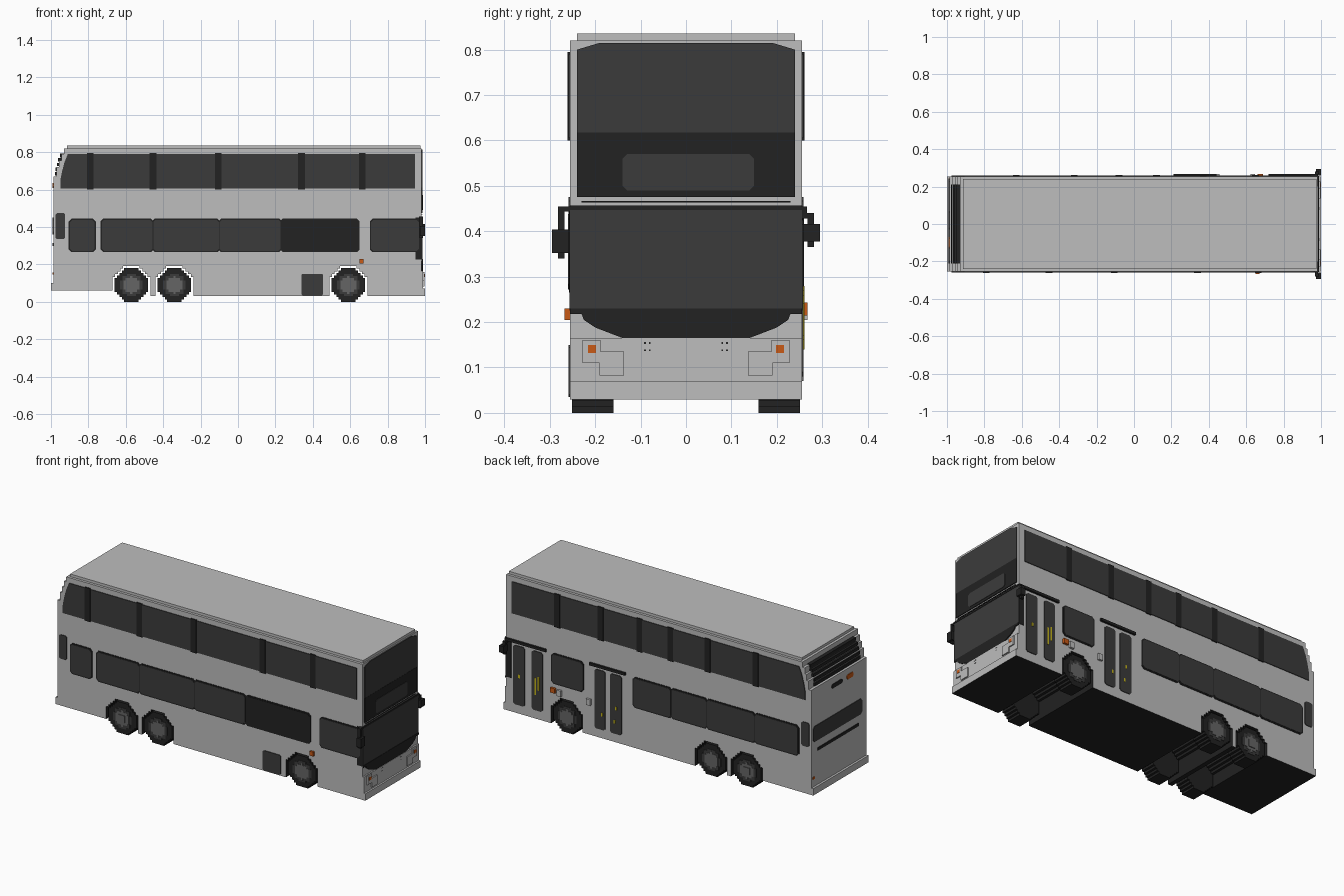
import bpy, bmesh, math

cube = bpy.data.objects.get("Cube")
if cube:
    bpy.data.objects.remove(cube, do_unlink=True)


def material(name, r, g, b):
    m = bpy.data.materials.new(name)
    m.use_nodes = True
    m.diffuse_color = (r, g, b, 1)
    bsdf = next(n for n in m.node_tree.nodes if n.type == 'BSDF_PRINCIPLED')
    bsdf.inputs["Base Color"].default_value = (r, g, b, 1)
    return m


PAINT = material("light grey paint", 0.51, 0.51, 0.51)
GLASS = material("dark grey glass", 0.044, 0.044, 0.044)
DARK = material("near black", 0.016, 0.016, 0.016)
HUB = material("mid grey hub", 0.13, 0.13, 0.13)
ORANGE = material("orange lamp", 0.58, 0.10, 0.008)
YELLOW = material("yellow handrail", 0.55, 0.45, 0.01)


def prism(name, pts, axis, a, b, mat):
    """Extrude a flat outline along x (points y,z), y (points x,z) or z (points x,y)."""
    put = {'x': lambda p, t: (t, p[0], p[1]), 'y': lambda p, t: (p[0], t, p[1]),
           'z': lambda p, t: (p[0], p[1], t)}[axis]
    bm = bmesh.new()
    lo = [bm.verts.new(put(p, a)) for p in pts]
    hi = [bm.verts.new(put(p, b)) for p in pts]
    bm.faces.new(lo)
    bm.faces.new(hi[::-1])
    for i in range(len(pts)):
        j = (i + 1) % len(pts)
        bm.faces.new((lo[i], hi[i], hi[j], lo[j]))
    bmesh.ops.recalc_face_normals(bm, faces=bm.faces)
    me = bpy.data.meshes.new(name)
    bm.to_mesh(me)
    bm.free()
    me.materials.append(mat)
    ob = bpy.data.objects.new(name, me)
    bpy.context.collection.objects.link(ob)
    return ob


def rect(u0, u1, v0, v1, c=0.0):
    """Rectangle outline, with optional cut corners."""
    if not c:
        return [(u0, v0), (u1, v0), (u1, v1), (u0, v1)]
    return [(u0 + c, v0), (u1 - c, v0), (u1, v0 + c), (u1, v1 - c),
            (u1 - c, v1), (u0 + c, v1), (u0, v1 - c), (u0, v0 + c)]


def half_steps(r, n):
    """Stepped upper half circle, from -r to r."""
    pts = []
    s = 2 * r / n
    for i in range(n):
        x0 = -r + i * s
        h = round(math.sqrt(r * r - (x0 + s / 2) ** 2) / s) * s
        pts += [(x0, h), (x0 + s, h)]
    return pts


def stepped_disc(cx, cz, r, n):
    top = half_steps(r, n)
    pts = top + [(x, -h) for x, h in reversed(top)]
    return [(cx + x, cz + z) for x, z in pts]


def side_plate(name, side, pts, mat, depth=0.004):
    return prism(name, pts, 'y', side * 0.253, side * (0.255 + depth), mat)


# Body: side outline with stepped rear, wheel arches open right through
AXLES = (-0.57, -0.34, 0.59)
WZ = 0.09


def arch(cx, left_z, right_z):
    pts = [(cx + x, WZ + z) for x, z in half_steps(0.102, 14)]
    return [(cx - 0.102, left_z)] + pts + [(cx + 0.102, right_z)]


outline = [(-1, 0.06)] + arch(AXLES[0], 0.06, 0.03) + arch(AXLES[1], 0.03, 0.03) \
    + arch(AXLES[2], 0.03, 0.03) \
    + [(1, 0.03), (1, 0.07), (0.99, 0.07), (0.99, 0.165), (0.982, 0.165), (0.982, 0.82),
       (-0.93, 0.82), (-0.93, 0.79), (-0.945, 0.79), (-0.945, 0.755), (-0.957, 0.755),
       (-0.957, 0.72), (-0.97, 0.72), (-0.97, 0.67), (-0.987, 0.67), (-0.987, 0.10), (-1, 0.10)]
body = prism("body", outline, 'y', -0.255, 0.255, PAINT)
body.data.materials.append(DARK)
for f in body.data.polygons:   # underside and arch linings are dark
    c = f.center
    inside = abs(f.normal.y) < 0.5 and c.z < 0.21 and -0.69 < c.x < 0.70
    if inside or f.normal.z < -0.5:
        f.material_index = 1
prism("roof", rect(-0.915, 0.975, -0.24, 0.24), 'z', 0.82, 0.835, PAINT)

# Wheels: stepped tyre, ring and hub
for side in (-1, 1):
    for i, x in enumerate(AXLES):
        prism("tyre", stepped_disc(x, WZ, 0.09, 14), 'y', side * 0.16, side * 0.251, DARK)
        prism("wheel_ring", stepped_disc(x, WZ, 0.06, 10), 'y', side * 0.25, side * 0.253, GLASS)
        prism("hub", stepped_disc(x, WZ, 0.043, 7), 'y', side * 0.25, side * 0.255, HUB)
        if i == 0:
            prism("hub_cap", rect(x - 0.02, x + 0.02, WZ - 0.02, WZ + 0.02), 'y',
                  side * 0.25, side * 0.259, HUB)

# Upper deck windows with pillars
UPPER = [(-0.95, 0.605), (0.945, 0.605), (0.945, 0.79), (-0.91, 0.79), (-0.928, 0.745),
         (-0.94, 0.70), (-0.95, 0.65)]
PILLARS = {-1: (-0.79, -0.455, -0.105, 0.34, 0.665), 1: (-0.63, -0.32, -0.08, 0.12, 0.37, 0.65)}
for side in (-1, 1):
    side_plate("upper_windows", side, UPPER, GLASS)
    for x in PILLARS[side]:
        side_plate("upper_pillar", side, rect(x - 0.018, x + 0.018, 0.60, 0.795), DARK, 0.006)
    side_plate("rear_vent", side, rect(-0.975, -0.925, 0.335, 0.475, 0.008), GLASS)


# Lower deck windows: glass with a thin dark frame behind
def window(side, x0, x1, z0=0.265, z1=0.445, mat=GLASS):
    side_plate("window_frame", side, rect(x0, x1, z0, z1, 0.015), DARK, 0.003)
    side_plate("window", side, rect(x0 + 0.007, x1 - 0.007, z0 + 0.007, z1 - 0.007, 0.012), mat, 0.005)


for x0, x1, m in ((-0.905, -0.76, GLASS), (-0.735, -0.45, GLASS), (-0.46, -0.095, GLASS),
                  (-0.105, 0.235, GLASS), (0.225, 0.65, DARK), (0.705, 0.975, GLASS)):
    window(-1, x0, x1, mat=m)
for x0, x1 in ((-0.91, -0.62), (-0.63, -0.31), (-0.32, -0.08), (-0.09, 0.165), (0.48, 0.69)):
    window(1, x0, x1)
side_plate("service_hatch", -1, rect(0.34, 0.455, 0.035, 0.15, 0.006), GLASS)

# Doors on the kerb side, with handrails and a header rail
for x0, x1 in ((0.86, 0.935), (0.745, 0.815), (0.34, 0.41), (0.235, 0.31)):
    side_plate("door_glass", 1, rect(x0, x1, 0.08, 0.425, 0.01), GLASS)
for x0, x1 in ((0.72, 0.985), (0.21, 0.44)):
    side_plate("door_rail", 1, rect(x0, x1, 0.44, 0.455), DARK, 0.012)
for x, z0, z1 in ((0.79, 0.17, 0.27), (0.77, 0.20, 0.28), (0.895, 0.24, 0.26),
                  (0.36, 0.16, 0.18), (0.27, 0.22, 0.24), (0.28, 0.14, 0.16)):
    side_plate("handrail", 1, rect(x - 0.005, x + 0.005, z0, z1), YELLOW, 0.006)

# Side marker lamps and small housings
side_plate("side_lamp", -1, rect(0.65, 0.672, 0.205, 0.23), ORANGE, 0.013)
side_plate("side_lamp", 1, rect(0.66, 0.69, 0.215, 0.243), ORANGE, 0.013)
for x in (0.445, 0.635):
    side_plate("side_housing", 1, rect(x - 0.013, x + 0.013, 0.205, 0.24), PAINT, 0.013)


# Front glass and trim
def front_plate(name, pts, mat, x1=0.986):
    return prism(name, pts, 'x', 0.975, x1, mat)


front_plate("upper_windscreen", [(-0.24, 0.61), (0.24, 0.61), (0.24, 0.80), (0.19, 0.815),
                                 (-0.19, 0.815), (-0.24, 0.80)], GLASS)
front_plate("display_surround", rect(-0.24, 0.24, 0.475, 0.618), DARK, 0.987)
front_plate("display", rect(-0.14, 0.15, 0.49, 0.57, 0.01), GLASS, 0.989)
front_plate("trim_line", rect(-0.23, 0.23, 0.463, 0.467), DARK)
front_plate("screen_top_trim", rect(-0.256, 0.256, 0.447, 0.457), DARK, 0.988)
front_plate("lower_windscreen", rect(-0.256, 0.256, 0.226, 0.448), GLASS)
front_plate("windscreen_skirt", [(-0.255, 0.218), (-0.23, 0.218), (-0.225, 0.205), (-0.20, 0.188),
                                 (-0.14, 0.165), (0.14, 0.165), (0.20, 0.188), (0.225, 0.205),
                                 (0.23, 0.218), (0.255, 0.218), (0.255, 0.23), (-0.255, 0.23)],
            DARK, 0.988)
for s in (-1, 1):
    # dark corner posts wrap round to the sides
    side_plate("corner_post", s, rect(0.948, 0.984, 0.225, 0.452), DARK, 0.002)
    front_plate("headlamp", [(s * 0.228, 0.11), (s * 0.19, 0.11), (s * 0.19, 0.082), (s * 0.137, 0.082),
                             (s * 0.137, 0.135), (s * 0.188, 0.135), (s * 0.188, 0.16),
                             (s * 0.228, 0.16)], PAINT, 0.997)
    front_plate("indicator", rect(s * 0.207 - 0.009, s * 0.207 + 0.009, 0.132, 0.15), ORANGE, 0.999)
    for y in (0.08, 0.09):
        for z in (0.136, 0.152):
            front_plate("bumper_stud", rect(s * y - 0.002, s * y + 0.002, z, z + 0.004), DARK, 0.991)

# Mirrors on short arms
for s, lift in ((-1, 0.0), (1, 0.025)):
    arm_top = 0.455 if s < 0 else 0.44
    prism("mirror_arm", rect(0.968, 0.985, arm_top - 0.012, arm_top), 'y', s * 0.25, s * 0.282, DARK)
    prism("mirror_stem", rect(0.97, 0.988, 0.34 + lift, arm_top), 'y', s * 0.268, s * 0.282, DARK)
    prism("mirror", rect(0.972, 1.0, 0.352 + lift, 0.404 + lift * 0.5), 'y', s * 0.258, s * 0.295, DARK)


# Rear details
def rear_plate(name, y0, y1, z0, z1, mat, x=-0.991, c=0.0):
    return prism(name, rect(y0, y1, z0, z1, c), 'x', x, -0.91, mat)


for z, x in ((0.675, -0.979), (0.70, -0.975), (0.725, -0.969), (0.75, -0.962), (0.775, -0.951)):
    rear_plate("louvre_slat", -0.21, 0.21, z, z + 0.018, DARK, x)
rear_plate("louvre_back", -0.205, 0.205, 0.672, 0.79, GLASS, -0.960 + 0.012)
rear_plate("rear_window", -0.21, 0.24, 0.36, 0.45, GLASS, c=0.012)
rear_plate("rear_slit", -0.18, 0.20, 0.298, 0.315, DARK)
rear_plate("rear_badge", -0.03, 0.07, 0.608, 0.632, DARK, c=0.008)
rear_plate("rear_lamp", -0.13, -0.07, 0.608, 0.635, ORANGE, c=0.008)
rear_plate("rear_reflector", 0.225, 0.243, 0.145, 0.158, ORANGE)
